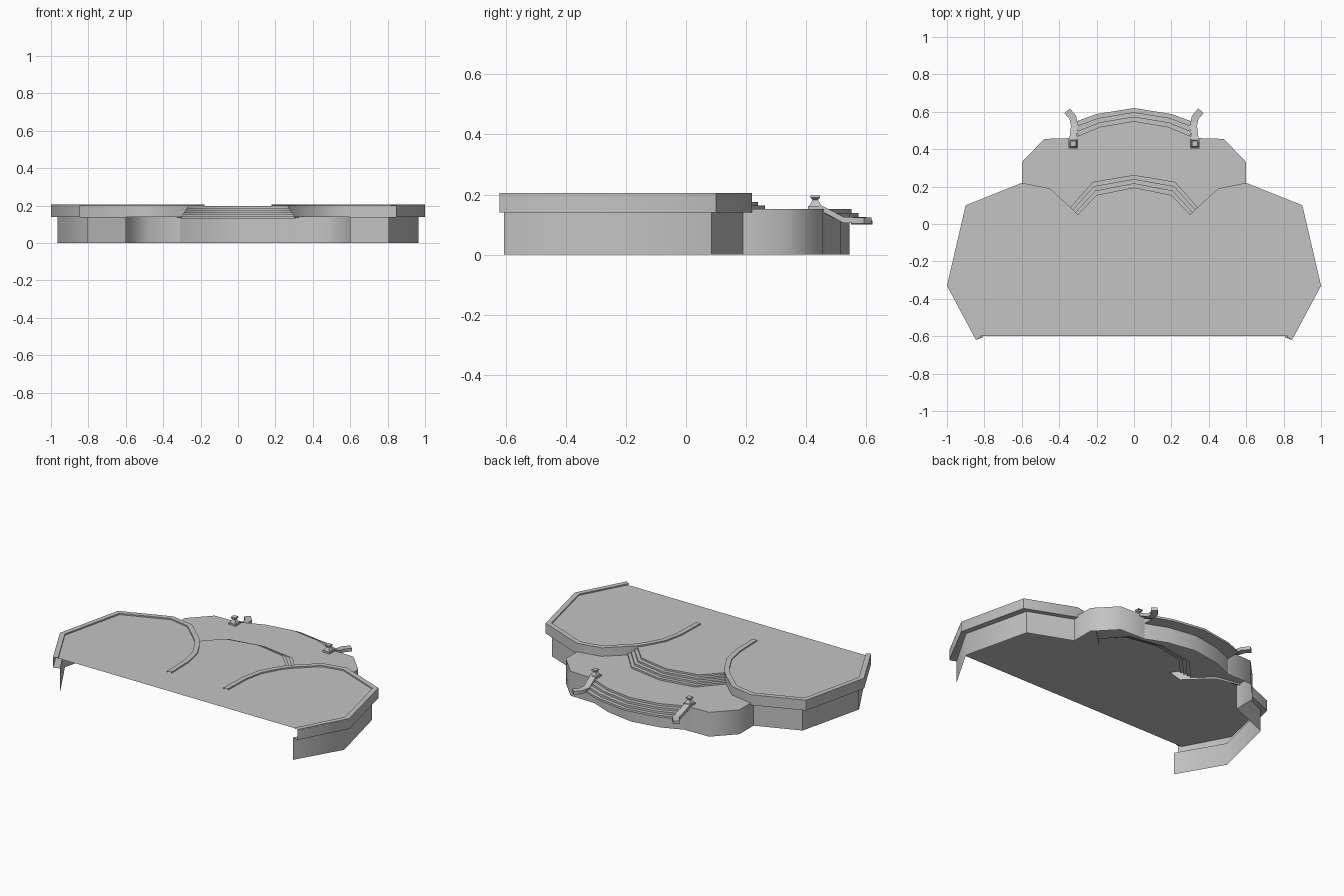
import bpy, bmesh, math
from mathutils import Vector, Matrix

cube = bpy.data.objects.get("Cube")
if cube:
    bpy.data.objects.remove(cube, do_unlink=True)

stone = bpy.data.materials.new("grey_stone")
stone.use_nodes = True
stone.diffuse_color = (0.55, 0.55, 0.55, 1)
stone.node_tree.nodes["Principled BSDF"].inputs["Base Color"].default_value = (0.55, 0.55, 0.55, 1)
stone.node_tree.nodes["Principled BSDF"].inputs["Roughness"].default_value = 0.9


def finish(name, bm):
    """Turn the half model into an object mirrored across x = 0."""
    mesh = bpy.data.meshes.new(name)
    bm.to_mesh(mesh)
    bm.free()
    mesh.materials.append(stone)
    obj = bpy.data.objects.new(name, mesh)
    bpy.context.collection.objects.link(obj)
    obj.modifiers.new("Mirror", 'MIRROR')
    bpy.ops.object.select_all(action='DESELECT')
    obj.select_set(True)
    bpy.context.view_layer.objects.active = obj
    bpy.ops.object.shade_smooth_by_angle(angle=math.radians(50))
    return obj


def at(path, z):
    """Lift a plan path to one height, or to one height per point."""
    zs = z if isinstance(z, list) else [z] * len(path)
    return [(x, y, h) for (x, y), h in zip(path, zs)]


def loft(name, rails, caps=False):
    """Skin quads between successive rails."""
    bm = bmesh.new()
    rows = [[bm.verts.new(p) for p in rail] for rail in rails]
    pairs = list(zip(rows, rows[1:]))
    if caps:
        pairs.append((rows[-1], rows[0]))
        bm.faces.new([r[0] for r in rows])
        bm.faces.new([r[-1] for r in reversed(rows)])
    for lo, hi in pairs:
        for i in range(len(lo) - 1):
            bm.faces.new((lo[i], lo[i + 1], hi[i + 1], hi[i]))
    return finish(name, bm)


def floor(name, path, z):
    bm = bmesh.new()
    bm.faces.new([bm.verts.new(p) for p in at(path, z)])
    return finish(name, bm)


def offset(path, d):
    """Shift a plan path to its left with mitred corners."""
    pts = [Vector(p) for p in path]
    dirs = [(b - a).normalized() for a, b in zip(pts, pts[1:])]
    out = []
    for i, p in enumerate(pts):
        a, b = dirs[max(i - 1, 0)], dirs[min(i, len(dirs) - 1)]
        n = Vector((-a.y - b.y, a.x + b.x)).normalized()
        out.append(tuple(p + n * d / n.dot(Vector((-a.y, a.x)))))
    return out


def steps(name, lines, heights):
    """Treads and risers from the lowest, outer line to the top one."""
    rails = []
    for line, lo, hi in zip(lines, heights, heights[1:]):
        rails += [at(line, lo), at(line, hi)]
    return loft(name, rails)


DECK, RIM, TERRACE, SOFFIT = 0.197, 0.205, 0.152, 0.14

# Upper deck with its raised kerb and overhanging band
wing = [(0.845, -0.62), (1, -0.33), (0.9, 0.1), (0.6, 0.22), (0.45, 0.19),
        (0.34, 0.09), (0.3, 0.05)]
kerb = wing + [(0.265, 0), (0.21, -0.1), (0.185, -0.22), (0.18, -0.4)]
upper_stair_top = [(0.3, 0.05), (0.2, 0.155), (0, 0.195)]
floor("upper_deck", [(0, -0.6), (0.856, -0.6)] + wing[1:] + upper_stair_top[1:], DECK)
inner = offset(kerb, 0.03)
band_bottom = [SOFFIT] * len(wing) + [DECK] * (len(kerb) - len(wing))
loft("deck_band_and_kerb", [at(kerb, band_bottom), at(kerb, RIM),
                            at(inner, RIM), at(inner, DECK)])

# Retaining walls below the band, and the ledge between them
wall = [(0.805, -0.605), (0.965, -0.33), (0.865, 0.085), (0.6, 0.19)]
loft("wing_wall", [at(wall, 0), at(wall, SOFFIT)])
loft("band_soffit", [at(wall, SOFFIT), at(wing[:4], SOFFIT)])

# Upper steps down to the terrace
upper_lines = [[(0.34, 0.09), (0.22, 0.225), (0, 0.262)],
               [(0.327, 0.077), (0.214, 0.202), (0, 0.24)],
               [(0.313, 0.063), (0.207, 0.178), (0, 0.218)],
               upper_stair_top]
steps("upper_steps", upper_lines, [TERRACE, 0.163, 0.175, 0.186, DECK])

# Lower terrace and its wall
side = [(0.6, 0.19), (0.6, 0.33), (0.48, 0.455), (0.31, 0.46)]
lower_stair_top = [(0.3, 0.47), (0.18, 0.52), (0, 0.55)]
floor("terrace_floor", side + lower_stair_top
      + list(reversed(upper_lines[0])) + [(0.45, 0.19)], TERRACE)
loft("terrace_wall", [at(side, 0), at(side, TERRACE)])
under = [(0.31, 0.46), (0.18, 0.513), (0, 0.543)]
loft("stair_wall", [at(under, 0), at(under, 0.135)])

# Lower steps at the back
lower_lines = [[(0.31, 0.548), (0.2, 0.588), (0, 0.62)],
               [(0.308, 0.522), (0.193, 0.566), (0, 0.598)],
               [(0.304, 0.496), (0.186, 0.543), (0, 0.574)],
               lower_stair_top]
steps("lower_steps", lower_lines, [0.1, 0.113, 0.126, 0.139, TERRACE])
loft("lower_steps_base", [at(under, 0.1), at(lower_lines[0], 0.1)])

# Sloping balustrade with a flared end
path = [(0.328, 0.44), (0.318, 0.525), (0.327, 0.57), (0.358, 0.605)]
low = [0.148, 0.106, 0.104, 0.104]
high = [z + 0.02 for z in low]
right, left = offset(path, -0.019), offset(path, 0.019)
loft("balustrade", [at(right, low), at(right, high), at(left, high), at(left, low)], caps=True)

# Square finial on a plinth: bottom height, top height, bottom and top half widths
bm = bmesh.new()
for z0, z1, w0, w1 in [(TERRACE, 0.162, 0.025, 0.025), (0.162, 0.182, 0.02, 0.009),
                       (0.182, 0.19, 0.009, 0.016), (0.19, 0.197, 0.016, 0.015)]:
    bmesh.ops.create_cone(bm, cap_ends=True, segments=4, radius1=w0 * math.sqrt(2),
                          radius2=w1 * math.sqrt(2), depth=z1 - z0,
                          matrix=Matrix.Translation((0.325, 0.43, (z0 + z1) / 2))
                          @ Matrix.Rotation(math.pi / 4, 4, 'Z'))
finish("finial", bm)
